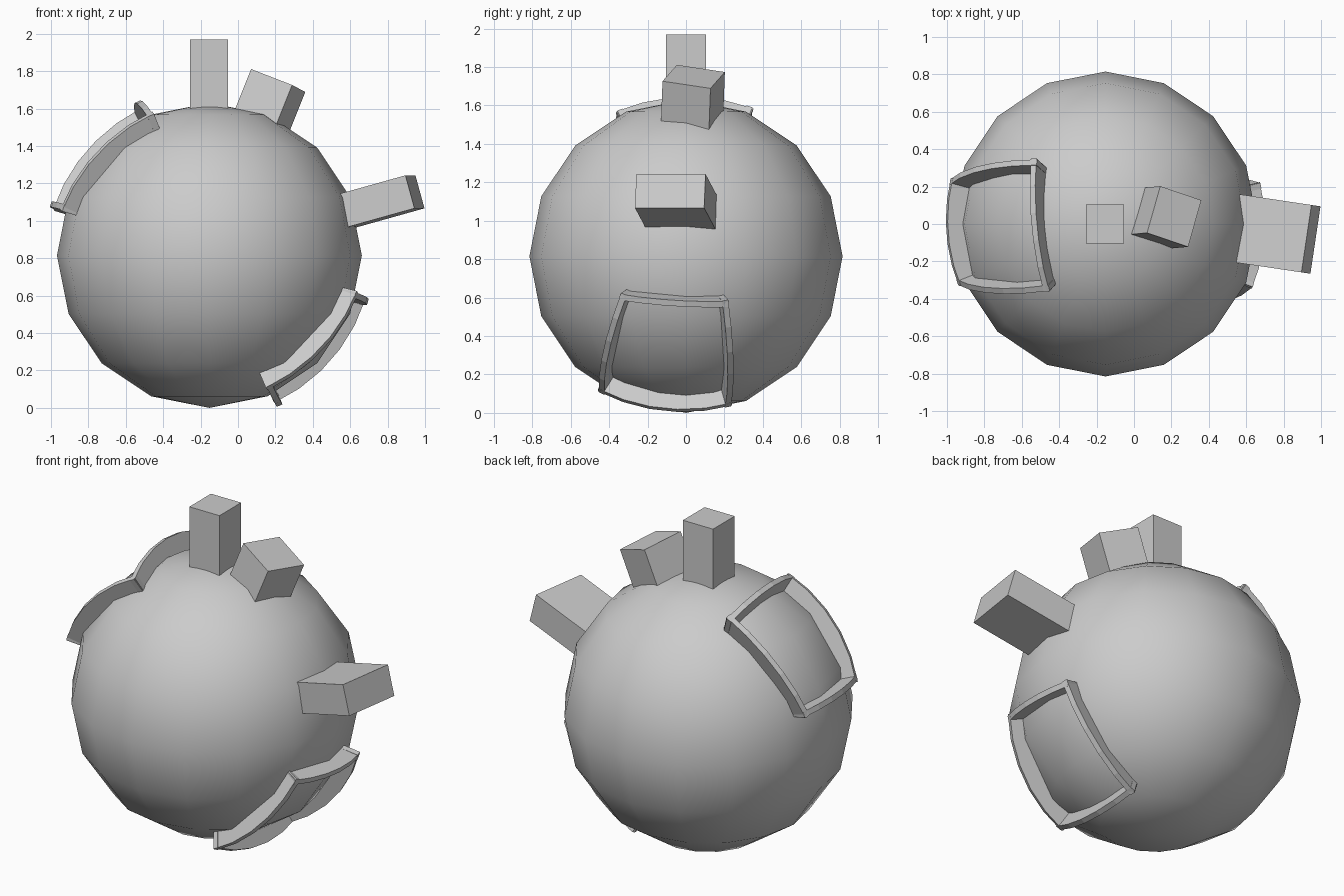
import bpy, bmesh
from mathutils import Vector, Matrix

if "Cube" in bpy.data.objects:
    bpy.data.objects.remove(bpy.data.objects["Cube"])

CENTRE = Vector((-0.153, 0, 0.815))


def add_object(name, bm, smooth=False):
    bmesh.ops.recalc_face_normals(bm, faces=bm.faces)
    me = bpy.data.meshes.new(name)
    bm.to_mesh(me)
    bm.free()
    for p in me.polygons:
        p.use_smooth = smooth
    ob = bpy.data.objects.new(name, me)
    bpy.context.collection.objects.link(ob)
    return ob


def block(name, tip, across, outward, size):
    """Box whose end face is centred on tip, running back into the body."""
    z = Vector(outward).normalized()
    x = Vector(across)
    x = (x - z * x.dot(z)).normalized()
    y = z.cross(x)
    rot = Matrix((x, y, z)).transposed().to_4x4()
    bm = bmesh.new()
    bmesh.ops.create_cube(bm, size=1)
    bmesh.ops.scale(bm, vec=size, verts=bm.verts)
    mid = Vector(tip) - z * size[2] / 2
    bmesh.ops.transform(bm, matrix=Matrix.Translation(mid) @ rot, verts=bm.verts)
    return add_object(name, bm)


def frame(name, corners, r_in=0.78, half=0.016, segs=5):
    """Four thin curved strips standing on the sphere between corners."""
    pts = [Vector(c) for c in corners]
    bm = bmesh.new()
    for i in range(4):
        a, b = pts[i], pts[(i + 1) % 4]
        side = a.cross(b).normalized() * half
        angle = a.angle(b)
        prev = None
        for k in range(segs + 1):
            t = -0.03 + 1.06 * k / segs
            turn = Matrix.Rotation(angle * t, 3, side.normalized())
            d = (turn @ a).normalized()
            r_out = a.length + (b.length - a.length) * t
            ring = [bm.verts.new(CENTRE + d * r + side * s)
                    for r, s in ((r_in, -1), (r_out, -1), (r_out, 1), (r_in, 1))]
            if prev:
                for j in range(4):
                    n = (j + 1) % 4
                    bm.faces.new((prev[j], prev[n], ring[n], ring[j]))
            else:
                bm.faces.new(ring)
            prev = ring
        bm.faces.new(prev)
    return add_object(name, bm)


# Round body
bm = bmesh.new()
bmesh.ops.create_uvsphere(bm, u_segments=16, v_segments=8, radius=0.815)
bmesh.ops.translate(bm, vec=CENTRE, verts=bm.verts)
add_object("body", bm, smooth=True)

# Blocks standing out of the body
block("top_block", (-0.155, 0, 1.97), (1, 0, 0), (0, 0, 1), (0.205, 0.21, 0.45))
block("tilted_block", (0.215, 0.04, 1.75), (0.22, -0.075, -0.085),
      (0.371, 0.034, 0.928), (0.247, 0.262, 0.3))
block("side_block", (0.946, -0.082, 1.155), (0.148, 0.989, 0),
      (0.953, -0.142, 0.267), (0.364, 0.183, 0.5))

# Raised curved frames (corners relative to the body centre)
frame("upper_left_frame", [(-0.32, -0.345, 0.755), (-0.385, 0.33, 0.77),
                           (-0.825, 0.23, 0.262), (-0.785, -0.315, 0.26)])
frame("lower_right_frame", [(0.785, -0.33, -0.215), (0.825, 0.207, -0.25),
                            (0.365, 0.22, -0.775), (0.325, -0.44, -0.705)])
